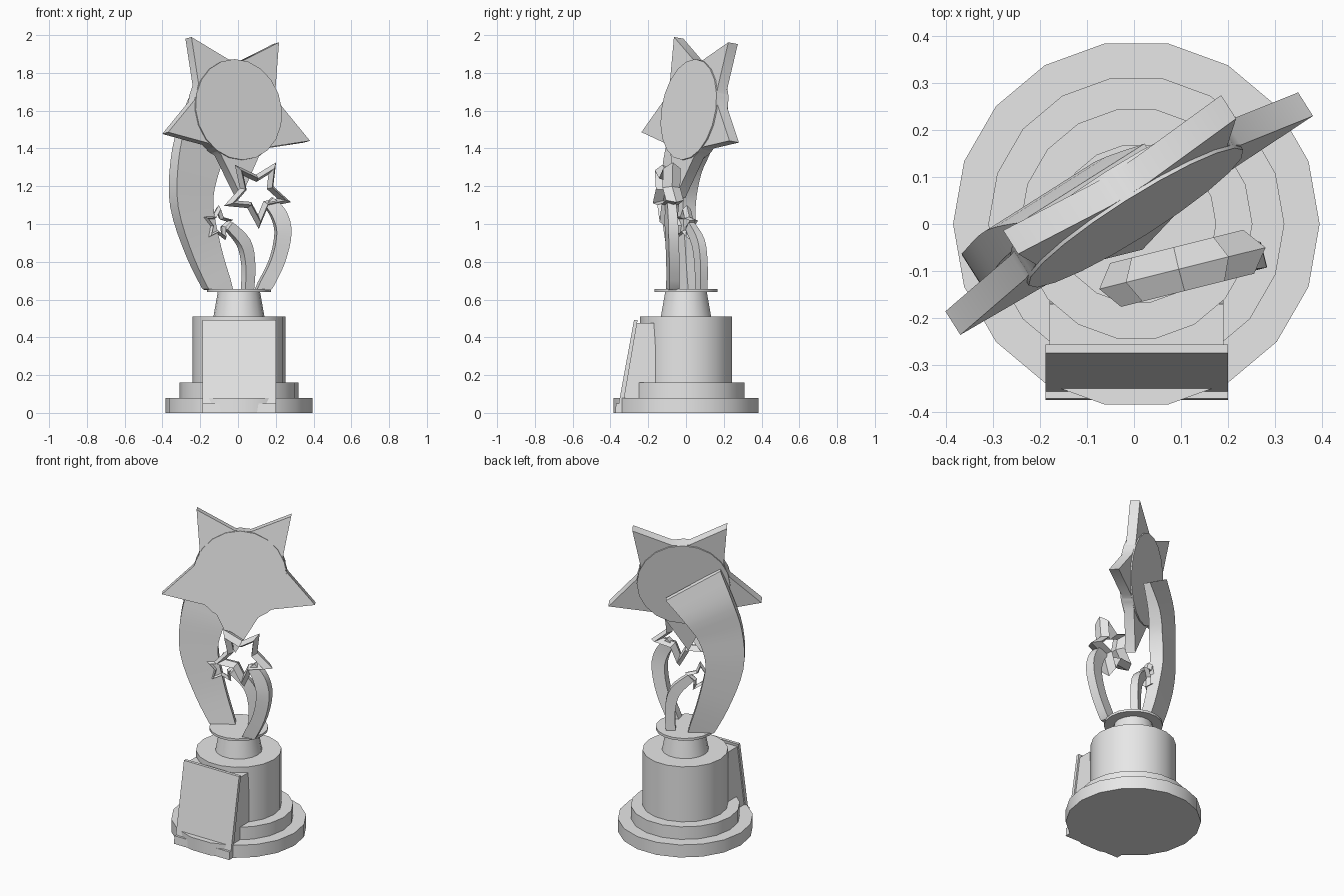
import bpy, bmesh
from math import sin, cos, radians
from mathutils import Vector, Matrix

cube = bpy.data.objects.get("Cube")
if cube:
    bpy.data.objects.remove(cube, do_unlink=True)

grey = bpy.data.materials.new("plain_grey")
grey.use_nodes = True
grey.diffuse_color = (0.8, 0.8, 0.8, 1)
grey.node_tree.nodes["Principled BSDF"].inputs["Base Color"].default_value = (0.8, 0.8, 0.8, 1)


def loft(name, rings, cyclic=False, matrix=None):
    """Skin matching rings of points; cap the ends unless the loft is cyclic."""
    bm = bmesh.new()
    loops = [[bm.verts.new(p) for p in ring] for ring in rings]
    n = len(loops[0])
    pairs = list(zip(loops, loops[1:]))
    if cyclic:
        pairs.append((loops[-1], loops[0]))
    else:
        bm.faces.new(loops[0])
        bm.faces.new(loops[-1])
    for a, b in pairs:
        for i in range(n):
            j = (i + 1) % n
            bm.faces.new((a[i], a[j], b[j], b[i]))
    bmesh.ops.recalc_face_normals(bm, faces=bm.faces)
    mesh = bpy.data.meshes.new(name)
    bm.to_mesh(mesh)
    bm.free()
    mesh.materials.append(grey)
    obj = bpy.data.objects.new(name, mesh)
    bpy.context.collection.objects.link(obj)
    if matrix:
        obj.matrix_world = matrix
    bpy.ops.object.select_all(action='DESELECT')
    obj.select_set(True)
    bpy.context.view_layer.objects.active = obj
    bpy.ops.object.shade_smooth_by_angle(angle=radians(30))
    return obj


def polar(r, degrees, z=0.0):
    a = radians(degrees)
    return Vector((r * cos(a), r * sin(a), z))


def tier(name, r0, z0, r1, z1, sides=18, matrix=Matrix.Translation((0.005, 0, 0))):
    rings = [[polar(r, 360 * k / sides, z) for k in range(sides)]
             for r, z in ((r0, z0), (r1, z1))]
    return loft(name, rings, matrix=matrix)


def prism_x(name, profile, x0, x1):
    return loft(name, [[(x, y, z) for y, z in profile] for x in (x0, x1)])


def facing(center, turn, tilt=0):
    """Local x runs sideways, local y up, local z out of the front."""
    return (Matrix.Translation(center) @ Matrix.Rotation(radians(turn), 4, 'Z')
            @ Matrix.Rotation(radians(90 - tilt), 4, 'X'))


def spline(points, t):
    """Catmull-Rom through tuples of any length."""
    last = len(points) - 1
    i = min(int(t), last - 1)
    f = t - i
    p = [points[max(0, min(last, i + k))] for k in (-1, 0, 1, 2)]
    return [0.5 * (2 * b + (c - a) * f + (2 * a - 5 * b + 4 * c - d) * f * f
                   + (3 * b - a - 3 * c + d) * f ** 3) for a, b, c, d in zip(*p)]


def ribbon(name, stations, turn, steps=4):
    """Curved bar; each station is x, y, z, width, thickness."""
    normal = Vector((-sin(radians(turn)), cos(radians(turn)), 0))
    count = (len(stations) - 1) * steps
    path = [spline(stations, k / steps) for k in range(count + 1)]
    rings = []
    for k, (x, y, z, w, th) in enumerate(path):
        a, b = path[max(0, k - 1)], path[min(count, k + 1)]
        tangent = Vector(b[:3]) - Vector(a[:3])
        if k == 0:
            tangent = Vector((0, 0, 1))
        side = tangent.cross(normal).normalized() * w / 2
        out = normal * th / 2
        c = Vector((x, y, z))
        rings.append([c - side - out, c + side - out, c + side + out, c - side + out])
    return loft(name, rings)


def star_frame(name, center, turn, radius, depth, spin):
    """Hollow star whose bar has a diamond section."""
    section = ((1, 0), (0.8, depth), (0.6, 0), (0.8, -depth))
    rings = [[polar(radius * (0.5 if k % 2 else 1) * s, spin + 36 * k, d)
              for s, d in section] for k in range(10)]
    return loft(name, rings, cyclic=True, matrix=facing(center, turn))


# Stepped round base and pedestal
tier("base_step_lower", 0.39, 0, 0.39, 0.08)
tier("base_step_upper", 0.315, 0.08, 0.315, 0.16)
tier("base_column", 0.247, 0.16, 0.247, 0.51)
tier("pedestal_neck", 0.135, 0.51, 0.112, 0.64)
tier("pedestal_disc", 0.17, 0.64, 0.17, 0.655)

# Sloping plaque with its backing block
prism_x("plaque_block", [(-0.35, 0), (-0.262, 0.475), (-0.17, 0.475), (-0.15, 0.16), (-0.15, 0)],
        -0.18, 0.19)
prism_x("plaque_plate", [(-0.374, 0), (-0.371, 0.05), (-0.356, 0.05), (-0.275, 0.493),
                         (-0.256, 0.493), (-0.34, 0)], -0.188, 0.2)

# Big star: ring body, five points and a proud round face
TURN = 32.3
big = facing((0, 0.02, 1.605), TURN, 9)
outline = []
for k in range(5):
    a = 51 + 72 * k
    outline += [polar(0.272, a - 26), polar(0.465, a), polar(0.272, a + 26)]
loft("big_star", [[p + Vector((0, 0, d)) for p in outline] for d in (-0.06, 0)], matrix=big)
tier("big_star_disc", 0.27, -0.068, 0.27, 0.008, sides=20, matrix=big)

# Curved supports
ribbon("big_support", [(-0.10, 0.0, 0.65, 0.14, 0.06), (-0.18, -0.02, 0.85, 0.18, 0.07),
                       (-0.245, -0.04, 1.1, 0.22, 0.08), (-0.23, -0.02, 1.3, 0.26, 0.08),
                       (-0.18, 0.03, 1.46, 0.31, 0.07), (-0.10, 0.07, 1.61, 0.37, 0.04)], TURN)
ribbon("right_support", [(0.13, -0.07, 0.65, 0.075, 0.055), (0.205, -0.07, 0.8, 0.075, 0.055),
                         (0.238, -0.075, 0.95, 0.08, 0.055), (0.215, -0.08, 1.05, 0.08, 0.05),
                         (0.16, -0.085, 1.12, 0.06, 0.045)], 14)
ribbon("small_support", [(0.05, 0.08, 0.65, 0.055, 0.045), (0.055, 0.08, 0.78, 0.06, 0.045),
                         (0.03, 0.065, 0.9, 0.065, 0.045), (-0.05, 0.02, 0.99, 0.05, 0.035)], TURN)

# Two open stars
star_frame("medium_open_star", (0.1, -0.095, 1.165), 14, 0.192, 0.048, 57)
star_frame("small_open_star", (-0.11, 0.0, 1.0), TURN, 0.1, 0.026, 85)
